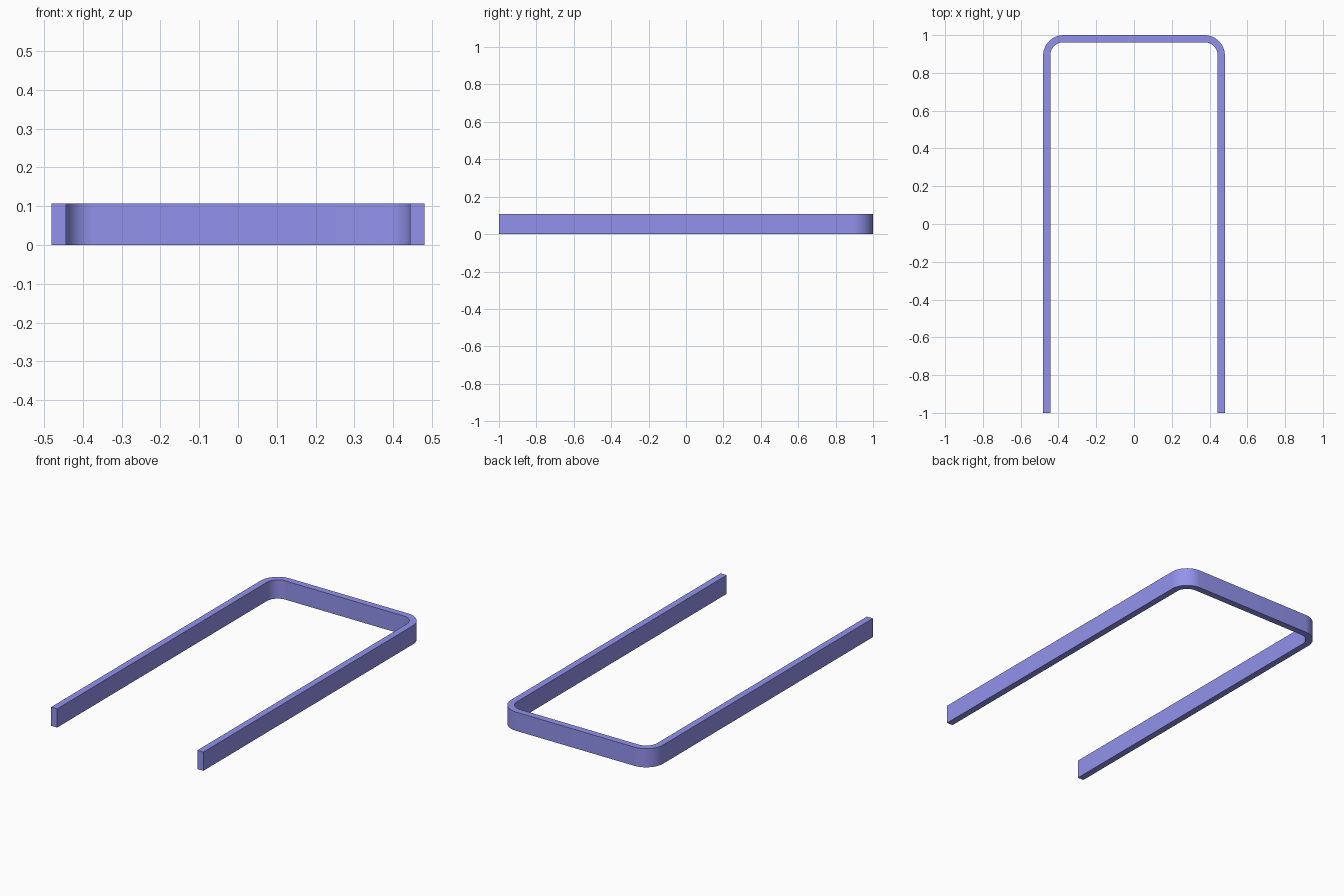
import bpy, bmesh, math

if "Cube" in bpy.data.objects:
    bpy.data.objects.remove(bpy.data.objects["Cube"])

HALF_W, HALF_L, HEIGHT, THICK = 0.481, 1.0, 0.107, 0.038
RADIUS, STEPS = 0.108, 16


def u_path(inset):
    """U-shaped line from the left open end round to the right one."""
    w, top, r = HALF_W - inset, HALF_L - inset, RADIUS - inset
    right = [(w, -HALF_L)]
    for i in range(STEPS + 1):
        a = math.radians(90) * i / STEPS
        right.append((w - r + r * math.cos(a), top - r + r * math.sin(a)))
    left = [(-x, y) for x, y in right]
    return left + right[::-1]


# Bent flat bar: quad strip between outer and inner lines, raised to height
bm = bmesh.new()
outer = [bm.verts.new((x, y, 0)) for x, y in u_path(0)]
inner = [bm.verts.new((x, y, 0)) for x, y in u_path(THICK)]
for i in range(len(outer) - 1):
    bm.faces.new((outer[i], outer[i + 1], inner[i + 1], inner[i]))
raised = bmesh.ops.extrude_face_region(bm, geom=bm.faces[:])["geom"]
bmesh.ops.translate(bm, vec=(0, 0, HEIGHT),
                    verts=[g for g in raised if isinstance(g, bmesh.types.BMVert)])
bmesh.ops.recalc_face_normals(bm, faces=bm.faces[:])
mesh = bpy.data.meshes.new("u_shaped_bar")
bm.to_mesh(mesh)
bm.free()

bar = bpy.data.objects.new("u_shaped_bar", mesh)
bpy.context.collection.objects.link(bar)

# Periwinkle paint
paint = bpy.data.materials.new("periwinkle")
paint.diffuse_color = (0.29, 0.29, 0.85, 1)
paint.use_nodes = True
paint.node_tree.nodes["Principled BSDF"].inputs["Base Color"].default_value = paint.diffuse_color
mesh.materials.append(paint)

# Smooth bends, sharp long edges
bpy.context.view_layer.objects.active = bar
bar.select_set(True)
bpy.ops.object.shade_smooth_by_angle(angle=math.radians(30))
